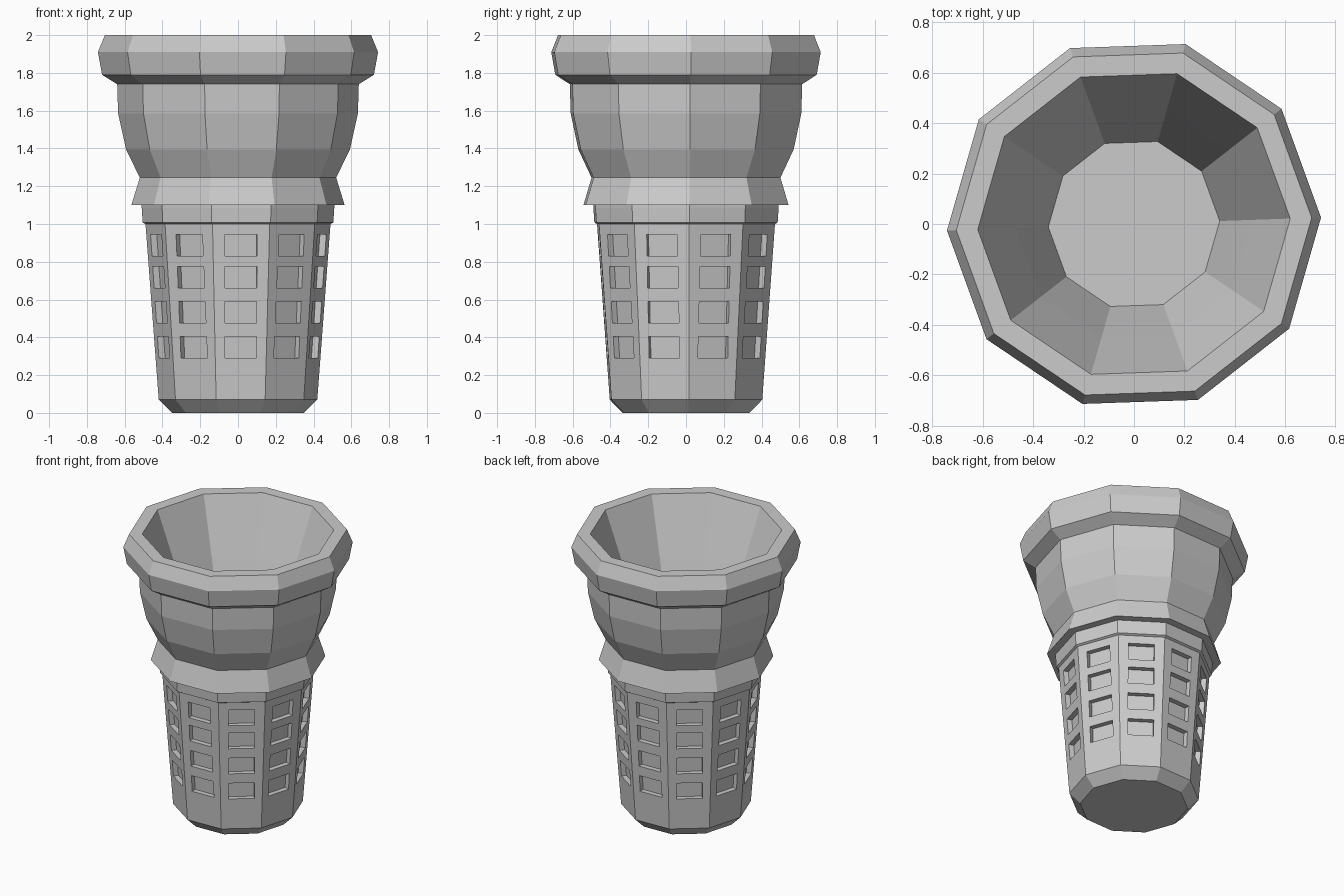
import bpy, bmesh, math
from mathutils import Vector

if "Cube" in bpy.data.objects:
    bpy.data.objects.remove(bpy.data.objects["Cube"])

SIDES = 10
OFFSET = math.radians(2)
STEP = 2 * math.pi / SIDES

wafer = bpy.data.materials.new("wafer grey")
wafer.diffuse_color = (0.6, 0.6, 0.6, 1)
wafer.use_nodes = True
wafer.node_tree.nodes["Principled BSDF"].inputs["Base Color"].default_value = wafer.diffuse_color


def finish(name, bm):
    bmesh.ops.remove_doubles(bm, verts=bm.verts, dist=0.0005)
    mesh = bpy.data.meshes.new(name)
    bm.to_mesh(mesh)
    bm.free()
    mesh.materials.append(wafer)
    obj = bpy.data.objects.new(name, mesh)
    bpy.context.collection.objects.link(obj)
    return obj


def corner(r, z, i):
    a = OFFSET + i * STEP
    return Vector((r * math.cos(a), r * math.sin(a), z))


def lathe(name, profile, cap_start=False, cap_end=False):
    """Ten-sided ring surface; profile runs so that faces point outward."""
    bm = bmesh.new()
    rings = [[bm.verts.new(corner(r, z, i)) for i in range(SIDES)] for r, z in profile]
    for lo, hi in zip(rings, rings[1:]):
        for i in range(SIDES):
            j = (i + 1) % SIDES
            bm.faces.new((lo[i], lo[j], hi[j], hi[i]))
    if cap_start:
        bm.faces.new(rings[0][::-1])
    if cap_end:
        bm.faces.new(rings[-1])
    return finish(name, bm)


# Chamfered foot
lathe("foot", [(0.35, 0), (0.42, 0.07)], cap_start=True)

# Flared cup: band, collar, bowl, rim, then down the inside to the floor
lathe("cup", [(0.49, 1.0), (0.505, 1.008), (0.51, 1.085), (0.51, 1.10),
              (0.565, 1.10), (0.52, 1.245), (0.593, 1.395), (0.635, 1.585),
              (0.64, 1.74), (0.72, 1.79), (0.742, 1.91), (0.705, 2.0),
              (0.62, 2.0), (0.47, 1.60), (0.34, 1.24)], cap_end=True)

# Tapered lower body: each side is a panel with four recessed windows
Z0, Z1, R0, R1 = 0.07, 1.0, 0.42, 0.49
HALF, DEPTH = 0.084, 0.035
rows = [Z0, 0.29, 0.405, 0.475, 0.59, 0.66, 0.775, 0.83, 0.945, Z1]
bm = bmesh.new()


def quad(*pts):
    bm.faces.new([bm.verts.new(p) for p in pts])


for i in range(SIDES):
    a = OFFSET + (i + 0.5) * STEP
    inward = Vector((-math.cos(a), -math.sin(a), 0)) * DEPTH
    grid = []
    for z in rows:
        r = R0 + (R1 - R0) * (z - Z0) / (Z1 - Z0)
        left, right = corner(r, z, i), corner(r, z, i + 1)
        mid, along = (left + right) / 2, (right - left).normalized() * HALF
        grid.append([left, mid - along, mid + along, right])
    for k in range(len(rows) - 1):
        for c in range(3):
            p = [grid[k][c], grid[k][c + 1], grid[k + 1][c + 1], grid[k + 1][c]]
            if c == 1 and k % 2 == 1:
                q = [v + inward for v in p]
                quad(*q)
                for s in range(4):
                    t = (s + 1) % 4
                    quad(p[s], p[t], q[t], q[s])
            else:
                quad(*p)
finish("windowed_body", bm)
